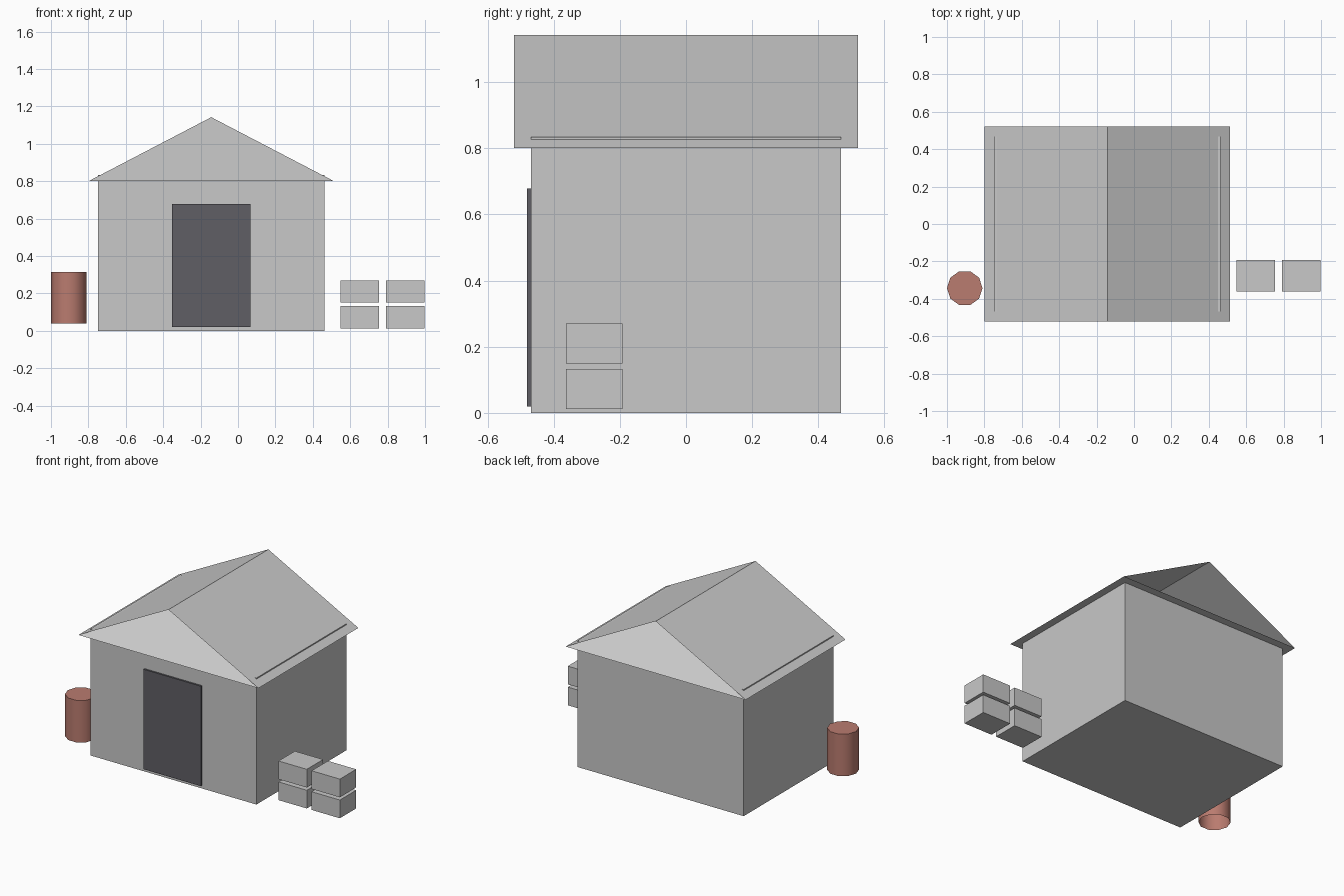
import bpy, bmesh
from mathutils import Matrix, Vector

cube = bpy.data.objects.get("Cube")
if cube:
    bpy.data.objects.remove(cube, do_unlink=True)


def material(name, rgb):
    mat = bpy.data.materials.new(name)
    mat.use_nodes = True
    colour = (*rgb, 1)
    mat.diffuse_color = colour
    mat.node_tree.nodes["Principled BSDF"].inputs["Base Color"].default_value = colour
    return mat


grey = material("light grey", (0.58, 0.58, 0.58))
charcoal = material("charcoal", (0.115, 0.112, 0.13))
clay = material("clay red", (0.49, 0.2, 0.16))


def add_object(name, bm, mat):
    mesh = bpy.data.meshes.new(name)
    bm.to_mesh(mesh)
    bm.free()
    mesh.materials.append(mat)
    obj = bpy.data.objects.new(name, mesh)
    bpy.context.collection.objects.link(obj)
    return obj


def box(name, low, high, mat):
    low, high = Vector(low), Vector(high)
    bm = bmesh.new()
    place = Matrix.Translation((low + high) / 2) @ Matrix.Diagonal((*(high - low), 1))
    bmesh.ops.create_cube(bm, size=1, matrix=place)
    return add_object(name, bm, mat)


# House body and door
CENTRE = -0.143
box("house_body", (CENTRE - 0.605, -0.468, 0), (CENTRE + 0.605, 0.468, 0.834), grey)
box("door", (-0.353, -0.48, 0.02), (0.066, -0.467, 0.678), charcoal)

# Roof: two slopes, with end faces leaning in to the middle of the ridge
HALF_X, HALF_Y, EAVE, RIDGE = 0.656, 0.52, 0.8, 1.142
bm = bmesh.new()
ends = []
for y in (-HALF_Y, HALF_Y):
    ends.append([bm.verts.new(p) for p in (
        (CENTRE - HALF_X, y, EAVE), (CENTRE + HALF_X, y, EAVE), (CENTRE, y, RIDGE))])
(fl, fr, ft), (bl, br, bt) = ends
peak = bm.verts.new((CENTRE, 0, RIDGE))
for corners in ((fr, br, bt, peak, ft), (bl, fl, ft, peak, bt), (fl, bl, br, fr),
                (fl, fr, peak), (br, bl, peak)):
    bm.faces.new(corners)
add_object("roof", bm, grey)

# Stacked crates
for column, x in (("inner", 0.549), ("outer", 0.79)):
    for level, z in (("lower", 0.012), ("upper", 0.15)):
        box(f"crate_{column}_{level}", (x, -0.362, z), (x + 0.206, -0.192, z + 0.12), grey)

# Barrel: smooth ten-sided drum, open underneath
bm = bmesh.new()
bmesh.ops.create_cone(bm, cap_ends=True, segments=10, radius1=0.095, radius2=0.095,
                      depth=0.277, matrix=Matrix.Translation((-0.905, -0.343, 0.177))
                      @ Matrix.Rotation(0, 4, "Z"))
bm.normal_update()
bmesh.ops.delete(bm, geom=[f for f in bm.faces if f.normal.z < -0.9], context="FACES_ONLY")
# Put a corner of the drum on the x axis
first = max(bm.verts, key=lambda v: v.co.x).co - Vector((-0.905, -0.343, 0))
turn = Vector((1, 0)).angle_signed(first.xy)
bmesh.ops.rotate(bm, verts=bm.verts, cent=(-0.905, -0.343, 0),
                 matrix=Matrix.Rotation(turn, 3, "Z"))
for face in bm.faces:
    face.smooth = abs(face.normal.z) < 0.5
for edge in bm.edges:
    edge.smooth = not any(f.normal.z > 0.9 for f in edge.link_faces)
add_object("barrel", bm, clay)
